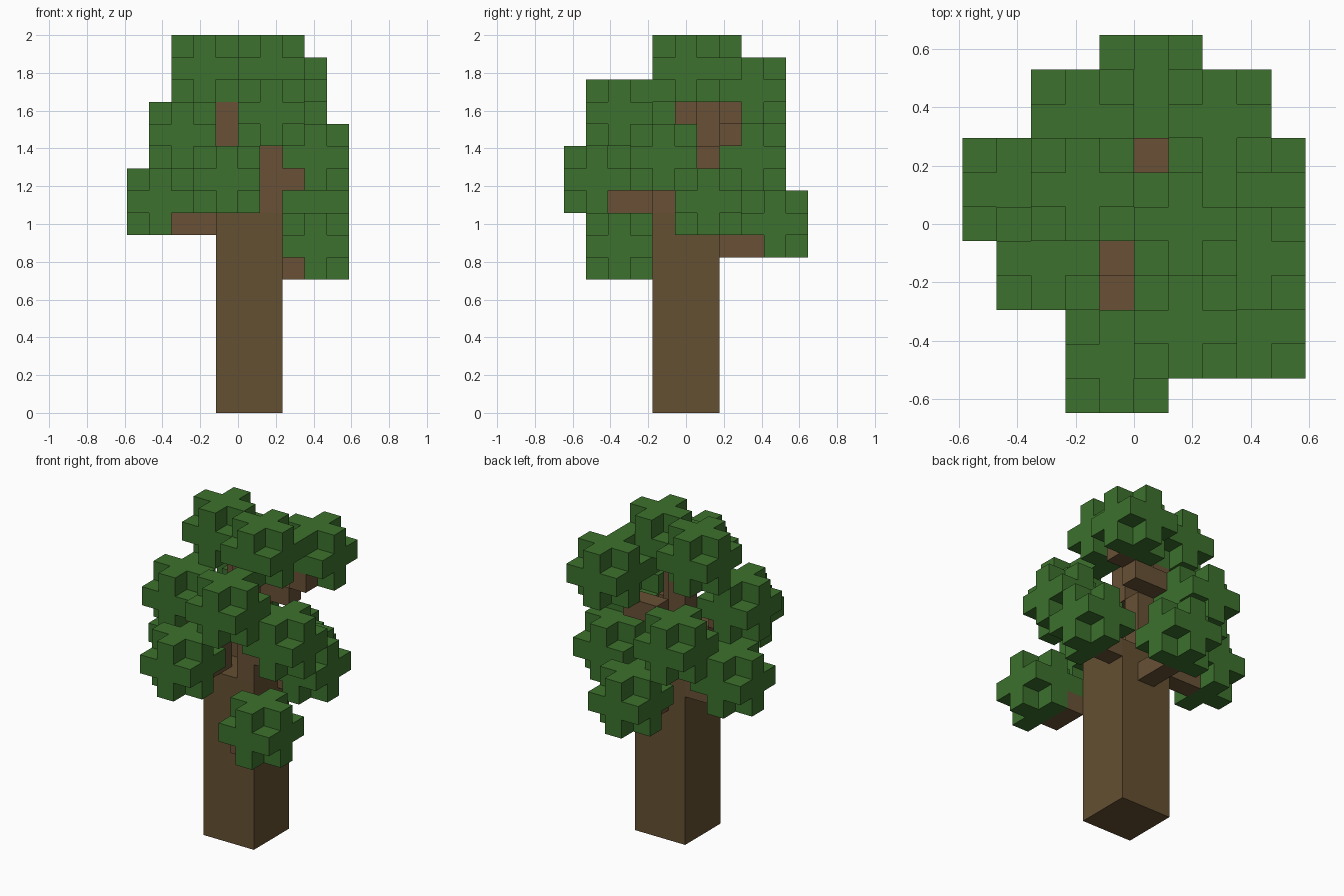
import bpy
import bmesh
from mathutils import Vector
from itertools import product

if "Cube" in bpy.data.objects:
    bpy.data.objects.remove(bpy.data.objects["Cube"], do_unlink=True)

S = 2 / 17  # block size; cell (i, j, k) is centred at (i + .5, j, k + .5) * S
DIRS = [Vector(d) for d in ((1, 0, 0), (-1, 0, 0), (0, 1, 0),
                            (0, -1, 0), (0, 0, 1), (0, 0, -1))]


def material(name, rgb):
    mat = bpy.data.materials.new(name)
    mat.use_nodes = True
    mat.diffuse_color = (*rgb, 1)
    bsdf = next(n for n in mat.node_tree.nodes if n.type == "BSDF_PRINCIPLED")
    bsdf.inputs["Base Color"].default_value = (*rgb, 1)
    bsdf.inputs["Roughness"].default_value = 0.9
    return mat


def blocks(name, cells, filled, mat):
    """Mesh of the outer block faces that no filled cell covers."""
    bm = bmesh.new()
    for c in sorted(cells):
        centre = Vector((c[0] + 0.5, c[1], c[2] + 0.5))
        for d in DIRS:
            if tuple(int(a + b) for a, b in zip(c, d)) in filled:
                continue
            u = Vector((d.y, d.z, d.x))
            v = d.cross(u)
            mid = centre + d / 2
            corners = [mid + (u * a + v * b) / 2
                       for a, b in ((1, 1), (-1, 1), (-1, -1), (1, -1))]
            bm.faces.new([bm.verts.new(p * S) for p in corners])
    bmesh.ops.remove_doubles(bm, verts=bm.verts[:], dist=0.001)
    bmesh.ops.dissolve_limit(bm, angle_limit=0.01,
                             verts=bm.verts[:], edges=bm.edges[:])
    mesh = bpy.data.meshes.new(name)
    bm.to_mesh(mesh)
    bm.free()
    mesh.materials.append(mat)
    obj = bpy.data.objects.new(name, mesh)
    bpy.context.collection.objects.link(obj)


leaf_green = material("leaf green", (0.045, 0.165, 0.026))
trunk_brown = material("trunk brown", (0.130, 0.080, 0.032))
branch_brown = material("branch brown", (0.138, 0.081, 0.037))

# Trunk: a square column
trunk = set(product((-1, 0, 1), (-1, 0, 1), range(9)))

# Branches: stepped runs of blocks out of the trunk
branches = {
    "low_front_branch": [(2, -2, 6), (2, -3, 6)],
    "low_back_branch": [(0, 2, 7), (0, 3, 7)],
    "low_right_branch": [(-2, 1, 8), (-3, 1, 8)],
    "low_left_branch": [(2, 1, 8)],
    "front_branch": [(-1, -1, 9), (-1, -2, 9), (-1, -3, 9)],
    "left_branch": [(1, -1, 9), (1, -1, 10), (2, -1, 10)],
    "high_front_branch": [(1, -1, 11), (1, -2, 12)],
    "right_branch": [(-1, -1, 10), (-2, -1, 11)],
    "back_branch": [(-1, 1, 9), (-2, 2, 10)],
    "upper_stem": [(0, 1, 9), (0, 1, 10), (0, 1, 11)],
    "high_back_branch": [(0, 2, 12), (1, 2, 12), (2, 2, 13)],
    "high_right_branch": [(-1, 1, 12), (-1, 1, 13), (-2, 1, 14)],
    "top_branch": [(0, 0, 12), (0, 0, 13), (0, 0, 14)],
}
wood = trunk.union(*branches.values())

# Leaf clusters: three-block cubes without their corners
clusters = {
    "low_front_leaves": (3, -3, 7),
    "low_back_leaves": (0, 4, 8),
    "low_right_leaves": (-4, 1, 9),
    "low_left_leaves": (3, 1, 9),
    "front_leaves": (-1, -4, 10),
    "left_leaves": (3, -1, 11),
    "back_leaves": (-2, 3, 11),
    "right_leaves": (-3, -1, 12),
    "high_front_leaves": (1, -3, 13),
    "high_back_leaves": (2, 3, 14),
    "high_right_leaves": (-2, 1, 15),
    "top_leaves": (1, 0, 15),
}
offsets = [o for o in product((-1, 0, 1), repeat=3) if 0 in o]
taken = set(wood)
leaves = {}
for name, c in clusters.items():
    cells = {tuple(a + b for a, b in zip(c, o)) for o in offsets} - taken
    taken |= cells
    leaves[name] = cells

# Build all parts
blocks("trunk", trunk, taken, trunk_brown)
for name, cells in branches.items():
    blocks(name, cells, taken, branch_brown)
for name, cells in leaves.items():
    blocks(name, cells, taken, leaf_green)
